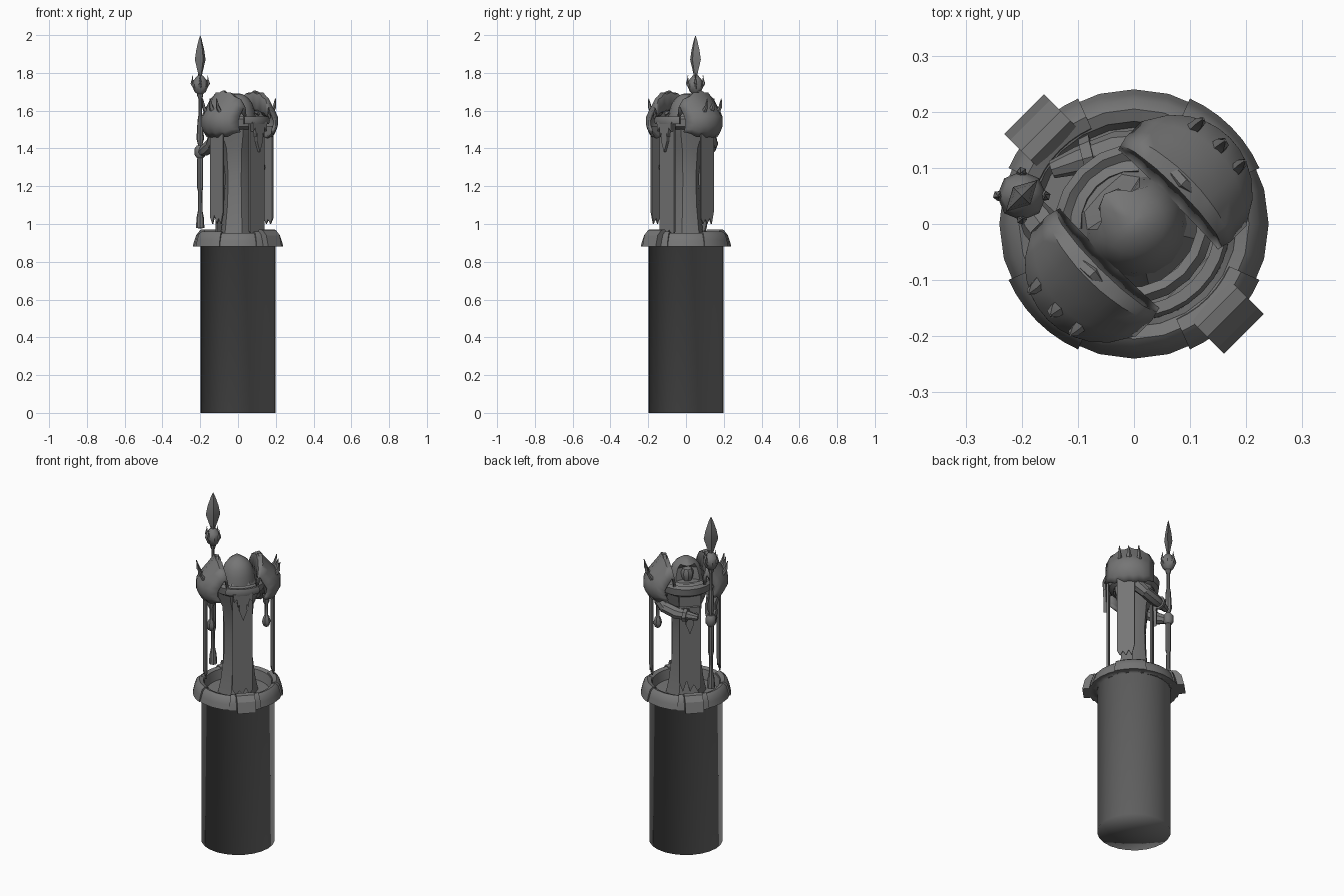
import bpy, bmesh, math, random
from mathutils import Matrix, Vector

if "Cube" in bpy.data.objects:
    bpy.data.objects.remove(bpy.data.objects["Cube"])

random.seed(4)
stone = bpy.data.materials.new("grey_stone")
stone.diffuse_color = (0.18, 0.18, 0.18, 1)
stone.use_nodes = True
stone.node_tree.nodes["Principled BSDF"].inputs["Base Color"].default_value = stone.diffuse_color
TURN = Matrix.Rotation(math.radians(45), 4, 'Z')  # the figure faces the back left corner


def build(name, verts, faces, angle=40):
    """Mesh part in the figure's frame: X = side, Y = forward."""
    me = bpy.data.meshes.new(name)
    me.from_pydata([TURN @ Vector(v) for v in verts], [], faces)
    bm = bmesh.new()
    bm.from_mesh(me)
    bmesh.ops.remove_doubles(bm, verts=bm.verts, dist=0.0004)
    bmesh.ops.recalc_face_normals(bm, faces=bm.faces)
    bm.to_mesh(me)
    bm.free()
    me.materials.append(stone)
    ob = bpy.data.objects.new(name, me)
    bpy.context.collection.objects.link(ob)
    bpy.ops.object.select_all(action='DESELECT')
    bpy.context.view_layer.objects.active = ob
    ob.select_set(True)
    if angle:
        bpy.ops.object.shade_smooth_by_angle(angle=math.radians(angle))
    return ob


def grid(rows, cols, wrap):
    return [(i * cols + j, i * cols + (j + 1) % cols,
             (i + 1) * cols + (j + 1) % cols, (i + 1) * cols + j)
            for i in range(rows - 1) for j in range(cols if wrap else cols - 1)]


def lathe(name, prof, n=16, at=(0, 0), sx=1, sy=1, angle=40, warp=None):
    """Turned profile of (radius, z), optionally stretched and warped."""
    vs = []
    for r, z in prof:
        for k in range(n):
            a = math.tau * k / n
            v = Vector((at[0] + sx * r * math.cos(a), at[1] + sy * r * math.sin(a), z))
            vs.append(warp(v, a) if warp else v)
    return build(name, vs, grid(len(prof), n, True), angle)


def arc_band(name, prof, mid, half, n=6):
    """Closed profile swept along part of the rim."""
    vs = []
    for k in range(n + 1):
        a = math.radians(mid - half + 2 * half * k / n)
        vs += [(r * math.cos(a), r * math.sin(a), z) for r, z in prof]
    m = len(prof)
    caps = [tuple(range(m)), tuple(range(n * m, n * m + m))]
    return build(name, vs, grid(n + 1, m, True) + caps, 35)


def limb(name, pts, radii, n=8):
    """Tube through points with a radius at each."""
    vs = []
    pts = [Vector(p) for p in pts]
    for i, p in enumerate(pts):
        d = (pts[min(i + 1, len(pts) - 1)] - pts[max(i - 1, 0)]).to_track_quat('Z', 'Y')
        for k in range(n):
            a = math.tau * k / n
            vs.append(p + d @ Vector((radii[i] * math.cos(a), radii[i] * math.sin(a), 0)))
    m = len(pts)
    caps = [tuple(range(n)), tuple(range((m - 1) * n, m * n))]
    return build(name, vs, grid(m, n, True) + caps)


def plate(name, outline, side, off, thick=0.01):
    """Flat outline (u, z) hung at a distance; side=True faces along X."""
    vs = []
    for t in (off - thick / 2, off + thick / 2):
        vs += [(t, u, z) if side else (u, t, z) for u, z in outline]
    n = len(outline)
    fs = [tuple(range(n)), tuple(range(n, 2 * n))]
    fs += [(i, (i + 1) % n, n + (i + 1) % n, n + i) for i in range(n)]
    return build(name, vs, fs, 0)


def ragged(u0, u1, top, low, n=6):
    """Cloth outline with a torn lower hem."""
    hem = [(u0 + (u1 - u0) * i / n, low + (0.0 if i % 2 else random.uniform(0.02, 0.07)))
           for i in range(n + 1)]
    return [(u1, top), (u0, top)] + hem


# Tall drum with its floor under the rim
lathe("drum", [(0, 0), (0.199, 0), (0.199, 0.88), (0.236, 0.88)], 24, angle=180)
lathe("drum_floor", [(0, 0.89), (0.18, 0.89)], 24)

# Rim ring, raised corner bands and two clamps
rim = [(0.17, 0.88), (0.24, 0.88), (0.232, 0.91), (0.222, 0.94), (0.205, 0.953), (0.183, 0.945)]
lathe("rim", rim + rim[:1], 24)
for mid in (0, 90, 180, 270):
    arc_band("rim_band", [(r * 1.02, z + (0.008 if z > 0.9 else 0)) for r, z in rim], mid, 21)
for s in (-1, 1):
    top = [(0.187, 0.88), (0.187, 0.95), (0.21, 0.972), (0.235, 0.968), (0.262, 0.94), (0.277, 0.88)]
    plate("rim_clamp", [(s * f, z) for f, z in top], True, 0, 0.1)

# Robed body, chest and collar
lathe("robe", [(0.0, 0.89), (0.105, 0.89), (0.09, 0.97), (0.075, 1.1), (0.07, 1.25), (0.082, 1.4),
               (0.11, 1.47), (0.12, 1.53), (0.09, 1.57), (0, 1.58)], 12, sy=0.95,
      warp=lambda v, a: Vector((v.x * (1 + 0.05 * math.cos(6 * a)),
                                v.y * (1 + 0.05 * math.cos(6 * a)), v.z)))
collar = [(0.125, 1.5), (0.15, 1.515), (0.155, 1.555), (0.14, 1.57), (0.122, 1.56)]
lathe("collar", collar + collar[:1], 20, sx=0.95, sy=0.9)
arc_band("back_collar_bar", [(0.145, 1.53), (0.168, 1.53), (0.172, 1.55), (0.165, 1.568), (0.145, 1.565)],
         270, 33)

# Hood with a hollow front and a face inside


def hollow(v, a):
    front = max(0, math.sin(a)) ** 4
    if 1.54 < v.z < 1.65:
        v.y -= 0.055 * front
    elif v.z >= 1.65:
        v.y += 0.02 * front
    return v


lathe("hood", [(0.1, 1.5), (0.098, 1.53), (0.094, 1.56), (0.088, 1.6), (0.075, 1.64), (0.055, 1.667),
               (0.025, 1.687), (0, 1.692)], 16, warp=hollow)
lathe("face", [(0, 1.55), (0.02, 1.56), (0.032, 1.59), (0.035, 1.62), (0.025, 1.64), (0, 1.65)], 8, (0, 0.04))
arc_band("chin_guard", [(0.09, 1.53), (0.115, 1.53), (0.115, 1.56), (0.095, 1.57)], 90, 50)

# Front and back tabards, each with a pointed pendant
plate("back_tabard", ragged(-0.055, 0.055, 1.54, 0.93), False, -0.14)
plate("front_tabard", ragged(-0.065, 0.055, 1.5, 0.93), False, 0.098)
for name, off, z in (("back_pendant", -0.157, 1.54), ("front_pendant", 0.115, 1.44)):
    half = [(0.055, 0), (0.05, -0.05), (0.035, -0.03), (0.028, -0.08), (0.02, -0.06), (0.022, -0.1)]
    plate(name, [(u, z + d) for u, d in half] + [(0, z - 0.16)] +
          [(-u, z + d) for u, d in reversed(half)], False, off, 0.016)

# Shoulder armour, side cloths and hanging charms on both sides
section = [(0.085, 1.6), (0.105, 1.685), (0.125, 1.69), (0.155, 1.65), (0.19, 1.61), (0.222, 1.565),
           (0.222, 1.515), (0.205, 1.485), (0.18, 1.455)]
for s in (-1, 1):
    vs, steps = [], 10
    for i in range(steps + 1):
        u = -1 + 2 * i / steps
        c = math.sqrt(1 - 0.85 * u * u)
        for x, z in section:
            vs.append((s * (0.08 + (x - 0.08) * c), 0.125 * u - 0.012,
                       1.53 + (z - 1.53) * (0.25 + 0.75 * c) + (0.008 if i % 2 else 0)))
    pad = build("shoulder_pad", vs, grid(steps + 1, len(section), False), 50)
    sol = pad.modifiers.new("thickness", 'SOLIDIFY')
    sol.thickness, sol.offset = 0.016, 0
    for f, r in ((-0.06, 0.014), (-0.01, 0.018), (0.045, 0.014)):
        limb("shoulder_spike", [(s * 0.185, f, 1.58), (s * 0.212, f, 1.62), (s * 0.22, f, 1.665)],
             [r, r * 0.7, 0.002], 5)
    limb("shoulder_crest", [(s * 0.13, -0.11, 1.56), (s * 0.125, -0.07, 1.66), (s * 0.115, -0.01, 1.695),
                            (s * 0.12, 0.05, 1.665), (s * 0.12, 0.095, 1.57)],
         [0.006, 0.012, 0.014, 0.012, 0.006], 6)
    plate("side_cloth", ragged(-0.075, 0.02, 1.52, 1.0), True, s * 0.185, 0.008)
    lathe("hanging_charm", [(0, 1.265), (0.016, 1.275), (0.024, 1.3), (0.016, 1.33), (0.009, 1.34),
                            (0.009, 1.4), (0.018, 1.42), (0.02, 1.47)], 6, (s * 0.152, -0.02))
    limb("upper_arm", [(s * 0.14, 0, 1.53), (s * 0.145, 0.03, 1.46), (s * 0.125, 0.075, 1.42)],
         [0.04, 0.038, 0.03])

# Forearms: one crosses the chest, one grips the spear
limb("chest_forearm", [(0.13, 0.065, 1.43), (0.07, 0.115, 1.41), (0.01, 0.15, 1.405), (-0.035, 0.172, 1.4)],
     [0.032, 0.034, 0.025, 0.016])
limb("chest_cuff", [(0.035, 0.136, 1.407), (0.018, 0.146, 1.406)], [0.04, 0.036])
limb("spear_forearm", [(-0.125, 0.065, 1.43), (-0.118, 0.12, 1.395), (-0.108, 0.165, 1.38)],
     [0.032, 0.034, 0.022])
limb("spear_hand", [(-0.106, 0.177, 1.35), (-0.106, 0.177, 1.365), (-0.106, 0.177, 1.4), (-0.106, 0.177, 1.415)],
     [0.018, 0.029, 0.029, 0.018])

# Spear: shaft with weight and grips, knob, claws and leaf blade
tip = (-0.106, 0.177)
lathe("spear_shaft", [(0, 0.975), (0.022, 0.98), (0.02, 1.03), (0.012, 1.07), (0.011, 1.17), (0.016, 1.19),
                      (0.016, 1.34), (0.012, 1.42), (0.02, 1.45), (0.014, 1.55), (0.009, 1.58),
                      (0.009, 1.66), (0.016, 1.68), (0.01, 1.8), (0, 1.8)], 8, tip)
lathe("spear_knob", [(0.012, 1.685), (0.03, 1.7), (0.044, 1.735), (0.036, 1.76), (0.015, 1.785), (0, 1.79)], 8, tip)
for k in range(4):
    a = math.tau * (k + 0.5) / 4
    limb("spear_claw", [(tip[0] + r * math.cos(a), tip[1] + r * math.sin(a), z)
                        for r, z in ((0.025, 1.72), (0.043, 1.745), (0.04, 1.785))], [0.012, 0.009, 0.002], 5)
lathe("spear_blade", [(0, 1.78), (0.012, 1.785), (0.04, 1.87), (0.03, 1.92), (0.012, 1.975), (0, 2.0)],
      4, tip, 1.0, 0.55, 20)
